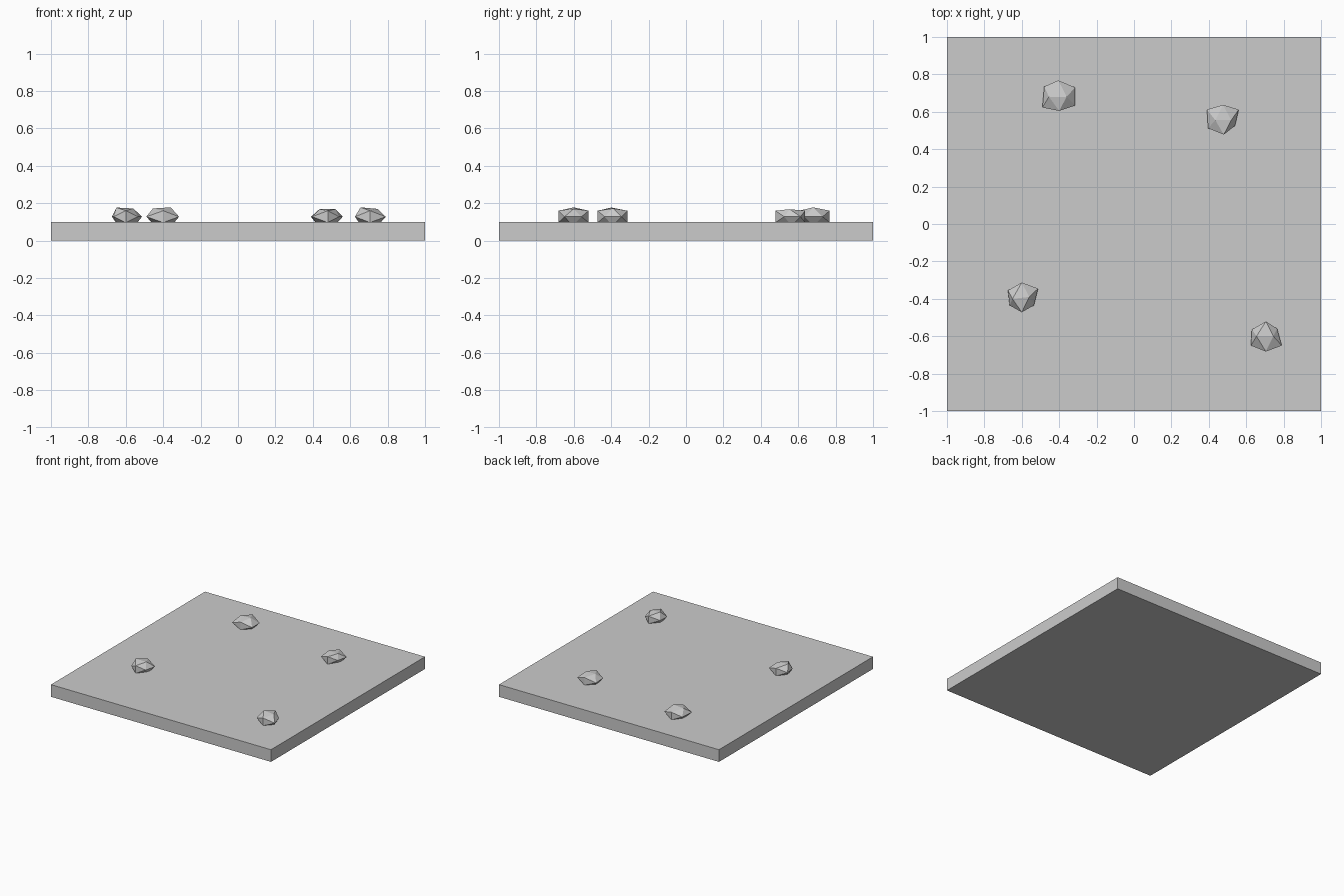
import bpy, bmesh
from mathutils import Vector

if "Cube" in bpy.data.objects:
    bpy.data.objects.remove(bpy.data.objects["Cube"])

grey = bpy.data.materials.new("stone_grey")
grey.diffuse_color = (0.6, 0.6, 0.6, 1)
grey.use_nodes = True
grey.node_tree.nodes["Principled BSDF"].inputs["Base Color"].default_value = grey.diffuse_color


def add_object(name, bm):
    mesh = bpy.data.meshes.new(name)
    bmesh.ops.recalc_face_normals(bm, faces=bm.faces)
    bm.to_mesh(mesh)
    bm.free()
    mesh.materials.append(grey)
    bpy.context.collection.objects.link(bpy.data.objects.new(name, mesh))


# Square ground slab
bm = bmesh.new()
bmesh.ops.create_cube(bm, size=1)
bmesh.ops.scale(bm, vec=(2, 2, 0.1), verts=bm.verts)
bmesh.ops.translate(bm, vec=(0, 0, 0.05), verts=bm.verts)
add_object("ground_slab", bm)


def rock(name, north, south, sides, ridge):
    """Flattened, irregular 12-point stone, partly sunk into the slab."""
    points = [(x, y, 0.128) for x, y in sides]
    for x, y in (north, south):
        points += [(x, y, 0.16), (x, y, 0.097)]
    points += ridge
    cx = sum(x for x, y in sides) / 4
    cy = sum(y for x, y in sides) / 4
    points += [(cx - 0.045, cy, 0.08), (cx + 0.045, cy, 0.08)]
    bm = bmesh.new()
    verts = [bm.verts.new(Vector(p)) for p in points]
    bmesh.ops.convex_hull(bm, input=verts)
    add_object(name, bm)


# Scattered stones: north tip, south tip, four side tips, top ridge
rock("rock_front_left", (-0.60, -0.313), (-0.60, -0.472),
     [(-0.674, -0.355), (-0.513, -0.345), (-0.535, -0.435), (-0.665, -0.435)],
     [(-0.65, -0.40, 0.177), (-0.56, -0.39, 0.172)])
rock("rock_back_left", (-0.405, 0.768), (-0.40, 0.605),
     [(-0.48, 0.735), (-0.315, 0.73), (-0.315, 0.633), (-0.49, 0.623)],
     [(-0.455, 0.68, 0.172), (-0.36, 0.68, 0.178)])
rock("rock_back_right", (0.476, 0.637), (0.48, 0.478),
     [(0.39, 0.612), (0.56, 0.612), (0.54, 0.525), (0.396, 0.512)],
     [(0.435, 0.555), (0.52, 0.555)] and
     [(0.435, 0.555, 0.168), (0.52, 0.555, 0.168)])
rock("rock_front_right", (0.705, -0.521), (0.705, -0.682),
     [(0.63, -0.564), (0.765, -0.559), (0.79, -0.65), (0.625, -0.65)],
     [(0.655, -0.60, 0.178), (0.745, -0.60, 0.17)])
